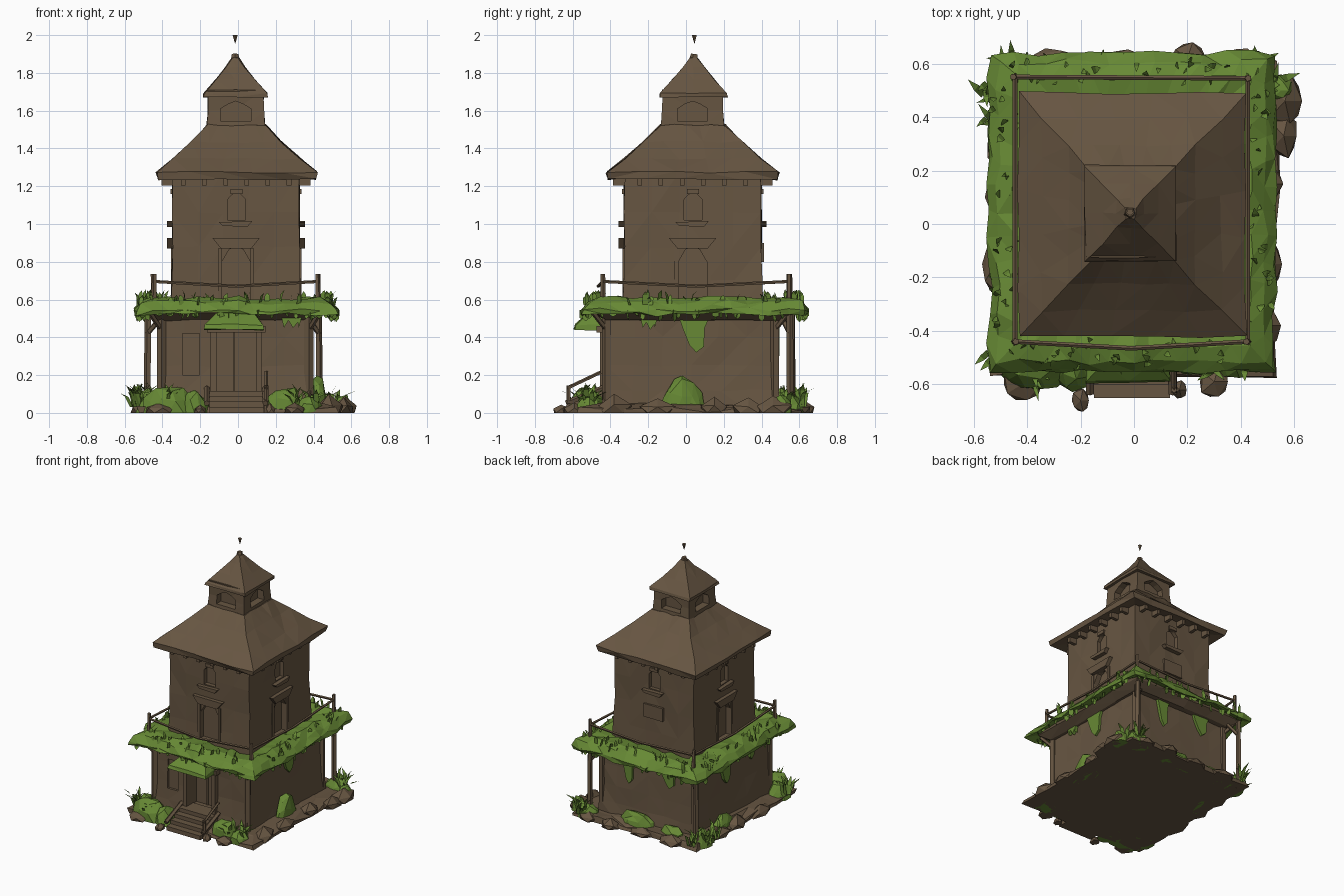
import bpy, bmesh, math, random
from mathutils import Vector, Matrix

random.seed(4)
R = random.uniform


def material(name, rgb):
    m = bpy.data.materials.new(name)
    m.diffuse_color = (*rgb, 1)
    return m


BROWN = material("weathered brown", (0.135, 0.092, 0.054))
GREEN = material("moss green", (0.135, 0.25, 0.035))


def finish(name, bm, mat):
    bmesh.ops.recalc_face_normals(bm, faces=bm.faces)
    me = bpy.data.meshes.new(name)
    bm.to_mesh(me)
    bm.free()
    me.materials.append(mat)
    ob = bpy.data.objects.new(name, me)
    bpy.context.collection.objects.link(ob)
    return ob


def loft(name, rings, mat, n=5, jit=0.005, closed=False):
    """Skin rectangular rings (x centre, y centre, half x, half y, z)."""
    bm = bmesh.new()
    loops = []
    for cx, cy, hx, hy, z in rings:
        c = [(-1, -1), (1, -1), (1, 1), (-1, 1)]
        loop = []
        for k in range(4):
            a, b = c[k], c[(k + 1) % 4]
            for i in range(n):
                t = i / n
                loop.append(bm.verts.new((
                    cx + hx * (a[0] + (b[0] - a[0]) * t) + R(-jit, jit),
                    cy + hy * (a[1] + (b[1] - a[1]) * t) + R(-jit, jit),
                    max(0, z + (R(-jit, jit) if z > 0 else 0)))))
        loops.append(loop)
    pairs = list(zip(loops, loops[1:])) + ([(loops[-1], loops[0])] if closed else [])
    for lo, hi in pairs:
        for i in range(4 * n):
            j = (i + 1) % (4 * n)
            bm.faces.new((lo[i], lo[j], hi[j], hi[i]))
    if not closed:
        bm.faces.new(loops[0])
        bm.faces.new(loops[-1])
    bmesh.ops.triangulate(bm, faces=bm.faces)
    return finish(name, bm, mat)


# walls as (x centre, y centre, half x, half y)
LOW = (-0.015, 0.025, 0.395, 0.45)
UP = (-0.01, 0.035, 0.335, 0.362)
NECK = (-0.012, 0.035, 0.148, 0.16)


def on_side(w, side, u, out, z):
    """Point on a wall: u runs rightward, out is distance off the face."""
    cx, cy, hx, hy = w
    x, y = [(u, -hy - out), (hx + out, u), (-u, hy + out), (-hx - out, -u)][side]
    return (cx + x, cy + y, z)


def prism(bm, w, side, pts, o0, o1):
    a = [bm.verts.new(on_side(w, side, u, o0, z)) for u, z in pts]
    b = [bm.verts.new(on_side(w, side, u, o1, z)) for u, z in pts]
    bm.faces.new(a)
    bm.faces.new(b)
    for i in range(len(pts)):
        j = (i + 1) % len(pts)
        bm.faces.new((a[i], a[j], b[j], b[i]))


def rect(u0, u1, z0, z1):
    return [(u0, z0), (u1, z0), (u1, z1), (u0, z1)]


def arch(u0, u1, z0, z1, z2):
    m, q = (u0 + u1) / 2, (u1 - u0) / 4
    return [(u0, z0), (u1, z0), (u1, z1), (m + q, z2 - 0.015), (m, z2), (m - q, z2 - 0.015), (u0, z1)]


def carve(ob, bm):
    cut = finish("cutter", bm, BROWN)
    cut.hide_render = True
    mod = ob.modifiers.new("carve", 'BOOLEAN')
    mod.operation, mod.solver, mod.object = 'DIFFERENCE', 'EXACT', cut
    bpy.context.view_layer.objects.active = ob
    bpy.ops.object.modifier_apply(modifier=mod.name)
    bpy.data.objects.remove(cut)


def beam(bm, a, b, r, taper=1.0):
    a, b = Vector(a), Vector(b)
    d = b - a
    m = Matrix.Translation((a + b) / 2) @ d.to_track_quat('Z', 'Y').to_matrix().to_4x4()
    bmesh.ops.create_cone(bm, cap_ends=True, segments=5, radius1=r, radius2=r * taper, depth=d.length, matrix=m)


def grow(w, d, z):
    return (w[0], w[1], w[2] + d, w[3] + d, z)


# main walls
lower = loft("lower_walls", [grow(LOW, d, z) for d, z in
             ((0.02, 0), (0.01, 0.12), (0, 0.25), (0, 0.4), (0.0, 0.54))], BROWN, 6, 0.006)
upper = loft("upper_walls", [grow(UP, d, z) for d, z in
             ((0.01, 0.52), (0.004, 0.7), (0, 0.88), (0, 1.06), (0, 1.28))], BROWN, 5, 0.005)
neck = loft("lantern_walls", [grow(NECK, d, z) for d, z in
            ((0.01, 1.48), (0, 1.6), (0, 1.71))], BROWN, 2, 0.003)

# recessed doors and windows
bm = bmesh.new()
prism(bm, LOW, 0, rect(-0.10, 0.11, 0.11, 0.43), -0.09, 0.1)
prism(bm, LOW, 0, rect(-0.28, -0.19, 0.2, 0.42), -0.012, 0.1)
carve(lower, bm)
bm = bmesh.new()
for s in range(4):
    prism(bm, UP, s, arch(-0.045, 0.05, 1.02, 1.13, 1.17), -0.03, 0.1)
    if s != 2:
        prism(bm, UP, s, arch(-0.075, 0.075, 0.6, 0.8, 0.88), -0.035, 0.1)
carve(upper, bm)
bm = bmesh.new()
for s in range(4):
    prism(bm, NECK, s, arch(-0.08, 0.08, 1.545, 1.61, 1.65), -0.05, 0.1)
carve(neck, bm)

# trim: sills, lintels, frames, rafters
bm = bmesh.new()
for s in range(4):
    prism(bm, UP, s, [(-0.07, 0.99), (0.06, 0.985), (0.085, 1.015), (-0.09, 1.01)], -0.02, 0.03)
    prism(bm, UP, s, rect(-0.03, 0.035, 1.16, 1.185), -0.02, 0.012)
    if s != 2:
        prism(bm, UP, s, [(-0.08, 0.87), (0.08, 0.87), (0.125, 0.925), (-0.125, 0.925)], -0.02, 0.03)
        for e in (-1, 1):
            prism(bm, UP, s, rect(e * 0.085 - 0.01, e * 0.085 + 0.01, 0.6, 0.87), -0.02, 0.01)
    else:
        prism(bm, UP, s, rect(-0.08, 0.08, 0.8, 0.9), -0.02, 0.015)
    for i in range(6):
        u = -0.28 + i * 0.112
        prism(bm, UP, s, rect(u - 0.012, u + 0.012, 1.205, 1.25), -0.02, 0.06)
finish("upper_trim", bm, BROWN)

bm = bmesh.new()
for u in (-0.115, 0.125):
    prism(bm, LOW, 0, rect(u - 0.015, u + 0.015, 0.05, 0.45), -0.03, 0.03)
prism(bm, LOW, 0, rect(-0.15, 0.16, 0.425, 0.46), -0.03, 0.05)
prism(bm, LOW, 0, rect(-0.01, 0.0, 0.1, 0.43), -0.1, -0.082)
finish("entrance_frame", bm, BROWN)

# roofs
rc = (-0.007, 0.035)
loft("main_roof", [(*rc, hx, hy, z) for hx, hy, z in
     ((0.33, 0.36, 1.25), (0.415, 0.445, 1.235), (0.425, 0.457, 1.275), (0.335, 0.36, 1.345),
      (0.235, 0.26, 1.435), (0.155, 0.168, 1.525))], BROWN, 5, 0.006)
loft("lantern_roof", [(-0.014, 0.04, h, h * 1.06, z) for h, z in
     ((0.14, 1.675), (0.17, 1.67), (0.168, 1.69), (0.105, 1.765), (0.052, 1.83), (0.018, 1.88))], BROWN, 2, 0.004)
bm = bmesh.new()
beam(bm, (-0.015, 0.04, 1.86), (-0.015, 0.045, 1.9), 0.026, 0.7)
beam(bm, (-0.015, 0.045, 1.955), (-0.015, 0.045, 2.0), 0.001, 14)
finish("finial", bm, BROWN)

# balcony deck and mossy ledge
loft("balcony_deck", [(-0.01, 0.045, 0.41, 0.47, 0.49), (-0.01, 0.045, 0.47, 0.53, 0.53),
     (-0.01, 0.045, 0.48, 0.54, 0.56)], BROWN, 4, 0.005)
loft("balcony_moss", [(-0.007, 0.045, hx, hx + 0.06, z) for hx, z in
     ((0.325, 0.59), (0.44, 0.61), (0.5, 0.585), (0.535, 0.545), (0.53, 0.52), (0.46, 0.545), (0.325, 0.55))],
     GREEN, 12, 0.013, closed=True)
loft("entrance_canopy", [(-0.02, -0.505, 0.155, 0.09, 0.44), (-0.02, -0.5, 0.15, 0.085, 0.465),
     (-0.02, -0.47, 0.10, 0.045, 0.53)], GREEN, 2, 0.006)

# railing
bm = bmesh.new()
corners = [(-0.445, -0.44), (0.425, -0.44), (0.425, 0.545), (-0.445, 0.55)]
for k, a in enumerate(corners):
    b = corners[(k + 1) % 4]
    beam(bm, (*a, 0.57), (a[0] + R(-.01, .01), a[1], 0.735), 0.016, 0.8)
    mid = ((a[0] + b[0]) / 2, (a[1] + b[1]) / 2 - (0.025 if k == 0 else 0), 0.67)
    beam(bm, (*a, 0.695), mid, 0.009)
    beam(bm, mid, (*b, 0.695), 0.009)
finish("balcony_railing", bm, BROWN)

# support posts and corner timbers
bm = bmesh.new()
for x, y in ((-0.48, 0.56), (0.43, 0.55)):
    beam(bm, (x, y, 0), (x * 0.99, y, 0.54), 0.021, 0.85)
    beam(bm, (x, y, 0.42), (x * 0.82, y - 0.05, 0.52), 0.014)
for x in (-0.405, 0.375):
    for y in (-0.42, 0.47):
        beam(bm, (x, y, 0), (x, y, 0.52), 0.026)
        beam(bm, (x, y, 0.44), (x * 1.15, y + math.copysign(0.07, y), 0.53), 0.014)
finish("support_posts", bm, BROWN)

# entrance steps and side rail
bm = bmesh.new()
for i in range(4):
    prism(bm, LOW, 0, rect(-0.135, 0.15, 0, 0.032 + i * 0.028), -0.05, 0.225 - i * 0.05)
for x in (-0.165, 0.145):
    beam(bm, (x, -0.635, 0.05), (x, -0.44, 0.13), 0.016)
beam(bm, (0.15, -0.63, 0.13), (0.15, -0.45, 0.215), 0.01)
beam(bm, (0.15, -0.62, 0), (0.15, -0.62, 0.145), 0.012)
finish("entrance_steps", bm, BROWN)

# ground and rocks
loft("ground_base", [(0, 0.02, 0.53, 0.59, 0), (0, 0.02, 0.52, 0.58, 0.03), (0, 0.02, 0.45, 0.5, 0.05)], BROWN, 5, 0.02)


def lumps(name, spots, mat, jit):
    bm = bmesh.new()
    for x, y, sx, sy, h in spots:
        r = bmesh.ops.create_icosphere(bm, subdivisions=2 if mat is GREEN else 1, radius=1)
        for v in r["verts"]:
            k = 1 + R(-jit, jit)
            v.co = (x + v.co.x * sx * k, y + v.co.y * sy * k, max(0, v.co.z * h * k))
    finish(name, bm, mat)


rocks = [(0.565, 0.46, 0.075, 0.11, 0.09), (0.56, 0.33, 0.06, 0.09, 0.08), (0.5, 0.15, 0.06, 0.08, 0.08),
         (0.5, -0.15, 0.06, 0.1, 0.07), (0.48, -0.38, 0.07, 0.1, 0.09), (0.3, -0.59, 0.06, 0.07, 0.06),
         (0.17, -0.62, 0.03, 0.04, 0.05), (-0.2, -0.66, 0.035, 0.05, 0.05), (-0.42, -0.6, 0.08, 0.07, 0.06),
         (-0.52, -0.15, 0.05, 0.12, 0.07), (-0.5, 0.1, 0.06, 0.1, 0.08), (-0.5, 0.3, 0.06, 0.09, 0.07),
         (0.2, 0.62, 0.07, 0.07, 0.07), (-0.05, 0.6, 0.1, 0.06, 0.06), (-0.3, 0.6, 0.1, 0.06, 0.07), (0.4, 0.6, 0.08, 0.06, 0.06)]
lumps("ground_rocks", rocks, BROWN, 0.13)

# bushes
bushes = [(-0.37, -0.53, 0.14, 0.1, 0.14), (-0.23, -0.53, 0.08, 0.09, 0.12), (-0.46, -0.46, 0.08, 0.1, 0.12),
          (0.24, -0.5, 0.1, 0.07, 0.14), (0.37, -0.51, 0.08, 0.07, 0.09), (0.42, -0.02, 0.05, 0.12, 0.19),
          (0.55, 0.5, 0.05, 0.06, 0.1), (-0.47, 0.5, 0.08, 0.1, 0.12), (0.44, 0.56, 0.08, 0.07, 0.1),
          (-0.45, 0.2, 0.05, 0.12, 0.11), (0.05, 0.52, 0.15, 0.05, 0.12), (-0.25, 0.53, 0.1, 0.05, 0.1)]
lumps("ground_bushes", bushes, GREEN, 0.14)

# moss hanging down the lower walls
bm = bmesh.new()
for s, u, wd, zb in ((1, 0.02, 0.09, 0.32), (2, 0.18, 0.08, 0.35), (2, -0.16, 0.06, 0.3), (3, -0.1, 0.08, 0.31),
                     (3, 0.2, 0.07, 0.38), (1, -0.22, 0.05, 0.44), (0, 0.3, 0.06, 0.45)):
    prism(bm, LOW, s, [(u - wd, 0.53), (u - wd * 0.7, 0.45), (u - wd * 0.3, zb + 0.04), (u + wd * 0.1, zb),
                       (u + wd * 0.55, zb + 0.03), (u + wd * 0.6, 0.45), (u + wd, 0.53)], -0.01, 0.02)
finish("hanging_moss", bm, GREEN)


# grass blades: curved clumps on the ground, short tufts on the ledge
def blade(bm, x, y, z, length, spread, w):
    a = R(0, math.tau)
    d = Vector((math.cos(a), math.sin(a), 0))
    s = Vector((-d.y, d.x, 0)) * w
    p = Vector((x, y, z))
    m = p + d * spread * 0.45 + Vector((0, 0, length * 0.75))
    t = p + d * spread + Vector((0, 0, length))
    v = [bm.verts.new(c) for c in (p - s, p + s, m + s, m - s, t)]
    bm.faces.new(v[:4])
    bm.faces.new((v[3], v[2], v[4]))


bm = bmesh.new()
for x, y, n in ((-0.54, 0.5, 16), (-0.54, 0.4, 8), (0.46, 0.6, 16), (-0.52, -0.47, 14), (-0.48, 0.6, 10),
                (0.52, 0.52, 8), (-0.38, -0.56, 10), (0.3, -0.52, 9), (0.4, -0.5, 8)):
    for i in range(n):
        blade(bm, x + R(-.03, .03), y + R(-.03, .03), 0.03, R(0.06, 0.13), R(0.03, 0.1), R(0.008, 0.014))
for side in range(4):
    for i in range(26):
        x, y, _ = on_side((-0.007, 0.045, 0.48, 0.54), side, R(-0.47, 0.47), R(-0.06, 0.04), 0)
        blade(bm, x, y, 0.57, R(0.04, 0.085), R(0.01, 0.04), R(0.008, 0.015))
        x, y, _ = on_side((-0.007, 0.045, 0.51, 0.57), side, R(-0.5, 0.5), R(-0.02, 0.02), 0)
        blade(bm, x, y, 0.545, -R(0.03, 0.065), R(0.0, 0.02), R(0.01, 0.02))
finish("grass", bm, GREEN)
